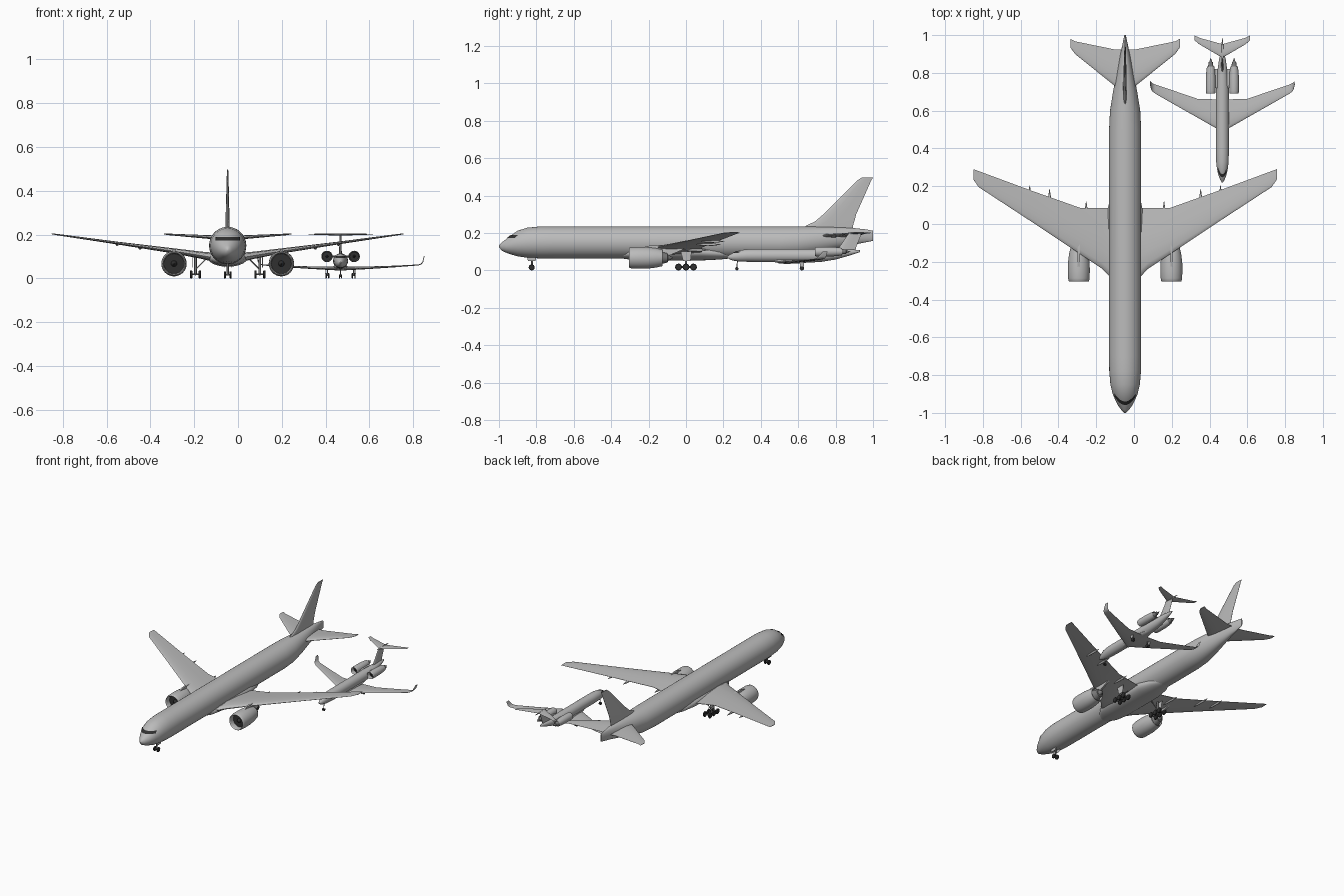
import bpy, bmesh, math
from mathutils import Vector


def material(name, c):
    m = bpy.data.materials.new(name)
    m.diffuse_color = (c, c, c, 1)
    return m


GREY = material("airframe grey", 0.5)
DARK = material("tyre and intake black", 0.03)
METAL = material("exhaust metal", 0.2)
CX = 0.0  # centre line of the aircraft being built


def finish(name, bm, mat, angle=35):
    bmesh.ops.recalc_face_normals(bm, faces=bm.faces)
    me = bpy.data.meshes.new(name)
    bm.to_mesh(me)
    bm.free()
    me.materials.append(mat)
    ob = bpy.data.objects.new(name, me)
    bpy.context.collection.objects.link(ob)
    bpy.ops.object.select_all(action='DESELECT')
    ob.select_set(True)
    bpy.context.view_layer.objects.active = ob
    bpy.ops.object.shade_smooth_by_angle(angle=math.radians(angle))
    return ob


def skin(name, rings, mat, angle=35, caps=True):
    """Closed rings joined into one surface; x is relative to the centre line."""
    bm = bmesh.new()
    vr = [[bm.verts.new((p[0] + CX, p[1], p[2])) for p in r] for r in rings]
    n = len(rings[0])
    for a, b in zip(vr, vr[1:]):
        for i in range(n):
            bm.faces.new((a[i], a[(i + 1) % n], b[(i + 1) % n], b[i]))
    if caps:
        bm.faces.new(vr[0])
        bm.faces.new(vr[-1])
    return finish(name, bm, mat, angle)


def oval(x, y, z, rx, rz, n=36):
    return [(x + rx * math.cos(t), y, z + rz * math.sin(t))
            for t in (2 * math.pi * i / n for i in range(n))]


def body(name, secs, mat=GREY):
    """Sections: y, half width, bottom z, top z."""
    return skin(name, [oval(0, y, (b + t) / 2, w, (t - b) / 2) for y, w, b, t in secs], mat, 50)


def lathe(name, x, z, prof, mat, n=32, caps=True):
    return skin(name, [oval(x, y, z, r, r, n) for y, r in prof], mat, 40, caps)


FOIL = [(0, 0), (.02, .2), (.1, .38), (.3, .5), (.6, .38), (1, .04),
        (1, -.04), (.6, -.3), (.3, -.42), (.1, -.34), (.02, -.18)]


def surface(name, stations, sides=(1, -1)):
    """Stations: out, y front, y back, z, thickness, tilt of thickness in degrees."""
    for s in sides:
        rings = []
        for x, y0, y1, z, t, a in stations:
            a = math.radians(a)
            rings.append([(s * (x - math.sin(a) * v * t), y0 + u * (y1 - y0),
                           z + math.cos(a) * v * t) for u, v in FOIL])
        skin(name, rings, GREY, 40)


def slab(name, x, width, pts, mat=GREY):
    """Side outline (y, z) given a width along x."""
    skin(name, [[(x + d, y, z) for y, z in pts] for d in (-width / 2, width / 2)], mat)


def rod(name, p, q, r, mat=METAL, n=16):
    p, q = Vector(p), Vector(q)
    rot = (q - p).to_track_quat('Z', 'Y')
    rings = [[e + rot @ Vector((r * math.cos(2 * math.pi * i / n), r * math.sin(2 * math.pi * i / n), 0))
              for i in range(n)] for e in (p, q)]
    skin(name, rings, mat)


def wheel(x, y, r, w):
    rings = [(-.5, .55), (-.5, .85), (-.3, 1), (.3, 1), (.5, .85), (.5, .55)]
    skin("wheel", [[(x + o * w, y + f * r * math.cos(i * math.pi / 12), r + f * r * math.sin(i * math.pi / 12))
                    for i in range(24)] for o, f in rings], DARK)


def nacelle(x, z, y0, y1, R):
    L = y1 - y0
    prof = [(.22, .78), (.05, .80), (.015, .83), (0, .88), (.02, .93), (.1, .98), (.3, 1),
            (.55, .99), (.8, .90), (1, .76), (1, .72), (.85, .74)]
    lathe("engine_nacelle", x, z, [(y0 + f * L, g * R) for f, g in prof], GREY, caps=False)
    lathe("engine_fan", x, z, [(y0 + .2 * L, .79 * R), (y0 + .23 * L, .79 * R)], DARK)
    lathe("fan_spinner", x, z, [(y0 + .08 * L, .02 * R), (y0 + .13 * L, .14 * R), (y0 + .21 * L, .25 * R)], DARK)
    lathe("engine_exhaust", x, z, [(y0 + .86 * L, .74 * R), (y0 + .9 * L, .62 * R), (y0 + 1.15 * L, .42 * R),
                                   (y0 + 1.16 * L, .3 * R), (y0 + 1.3 * L, .04 * R)], METAL)


def windscreen(secs, xmax, z0, z1, lift):
    """Thin dark plate lying on the nose between two heights."""
    def inside(x, y, z):
        for p, q in zip(secs, secs[1:]):
            if p[0] <= y <= q[0]:
                f = (y - p[0]) / (q[0] - p[0])
                w, b, t = (p[i] + f * (q[i] - p[i]) for i in (1, 2, 3))
                return (x / w) ** 2 + ((z - (b + t) / 2) / ((t - b) / 2)) ** 2 < 1
        return False
    bm = bmesh.new()
    grid = []
    for i in range(25):
        x = xmax * (i / 12 - 1)
        row = []
        for j in range(5):
            z = z0 + (z1 - z0) * j / 4
            y = secs[0][0]
            while not inside(x, y, z) and y < secs[7][0]:
                y += .0005
            row.append(bm.verts.new((x * (1 + lift / xmax) + CX, y - lift, z + lift)))
        grid.append(row)
    for a, b in zip(grid, grid[1:]):
        for j in range(4):
            bm.faces.new((a[j], b[j], b[j + 1], a[j + 1]))
    finish("windscreen", bm, DARK)


# ---------- large airliner ----------
CX = -0.047
secs = [(-1, .004, .125, .135), (-.985, .02, .105, .15), (-.96, .038, .094, .168), (-.935, .051, .085, .188),
        (-.9, .066, .075, .212), (-.85, .078, .068, .228), (-.78, .084, .064, .235), (-.7, .085, .064, .235),
        (.5, .085, .064, .235), (.6, .08, .07, .235), (.7, .064, .09, .234), (.8, .045, .115, .231),
        (.9, .025, .138, .226), (.97, .01, .152, .218), (1, .004, .158, .212)]
body("airliner_fuselage", secs)
windscreen(secs, .053, .171, .186, .002)
body("airliner_belly_fairing", [(-.36, .03, .066, .1), (-.3, .075, .058, .125), (-.22, .092, .053, .14),
                                (.08, .092, .053, .14), (.18, .07, .058, .12), (.26, .03, .066, .1)])
surface("airliner_wing", [(.03, -.30, .085, .092, .045, 0), (.085, -.275, .085, .098, .042, 0),
                          (.12, -.238, .085, .104, .036, 0), (.237, -.16, .085, .123, .026, 0),
                          (.5, .015, .178, .16, .014, 0), (.775, .195, .28, .199, .007, 0),
                          (.803, .235, .29, .203, .004, 0)])
surface("airliner_tailplane", [(.0, .69, .925, .183, .024, 0), (.06, .735, .925, .186, .02, 0),
                               (.265, .9, .967, .2, .008, 0), (.29, .935, .98, .202, .004, 0)])
surface("airliner_fin", [(0, .60, .89, .215, .02, 90), (0, .645, .893, .24, .02, 90), (0, .69, .9, .262, .02, 90),
                         (0, .735, .91, .3, .018, 90), (0, .915, .99, .48, .008, 90),
                         (0, .94, 1, .497, .005, 90)], (1,))
for s in (-1, 1):
    nacelle(s * .245, .067, -.305, -.125, .058)
    slab("engine_pylon", s * .245, .012, [(-.25, .118), (-.19, .134), (-.1, .135), (.0, .122),
                                          (-.03, .105), (-.09, .08), (-.17, .09)])
    # flap track fairings under the trailing edge
    for r, ye, z in ((.206, .12, .108), (.4, .185, .138), (.505, .205, .155)):
        lathe("flap_track_fairing", s * r, z, [(ye - .13, .001), (ye - .1, .006), (ye - .04, .007), (ye, .001)],
              GREY, 10)
    # six-wheel main gear
    x = s * .147
    rod("main_gear_leg", (x, 0, .018), (x, 0, .11), .006)
    rod("main_gear_brace", (x, 0, .04), (x - s * .05, 0, .09), .003)
    rod("main_gear_beam", (x, -.042, .018), (x, .042, .018), .005)
    slab("main_gear_door", x + s * .012, .003, [(-.028, .1), (.03, .1), (.024, .05), (-.015, .05)])
    for y in (-.04, 0, .04):
        rod("axle", (x - .02, y, .018), (x + .02, y, .018), .003)
        for d in (-.02, .02):
            wheel(x + d, y, .018, .011)
    wheel(s * .013, -.825, .016, .01)
    slab("nose_gear_door", s * .016, .002, [(-.85, .07), (-.8, .07), (-.805, .05), (-.845, .05)])
rod("nose_gear_leg", (0, -.825, .016), (0, -.82, .08), .005)
rod("nose_axle", (-.013, -.825, .016), (.013, -.825, .016), .003)

# ---------- small business jet ----------
CX = 0.468
secs = [(.22, .003, .068, .074), (.235, .012, .058, .085), (.25, .018, .053, .093), (.27, .024, .049, .102),
        (.295, .029, .047, .109), (.33, .033, .046, .113), (.38, .034, .045, .114), (.55, .034, .045, .114),
        (.72, .034, .045, .114), (.8, .028, .058, .114), (.87, .018, .078, .113), (.93, .004, .098, .108)]
body("jet_fuselage", secs)
windscreen(secs, .021, .092, .1, .001)
body("jet_belly_fairing", [(.45, .01, .046, .06), (.5, .03, .041, .065), (.66, .032, .041, .065), (.74, .01, .048, .06)])
surface("jet_wing", [(.0, .487, .66, .043, .02, 0), (.034, .507, .66, .045, .018, 0), (.13, .562, .662, .048, .013, 0),
                     (.25, .63, .703, .054, .008, 0), (.355, .69, .738, .061, .005, 0), (.369, .7, .745, .066, .005, 40),
                     (.376, .71, .75, .076, .004, 75), (.382, .732, .757, .102, .003, 80)])
surface("jet_fin", [(0, .79, .905, .1, .014, 90), (0, .82, .91, .125, .013, 90), (0, .87, .94, .198, .009, 90)], (1,))
surface("jet_tailplane", [(0, .88, .952, .199, .01, 0), (.12, .95, .985, .201, .005, 0), (.147, .972, .998, .202, .003, 0)])
lathe("tail_bullet", 0, .199, [(.86, .001), (.885, .006), (.94, .006), (.985, .001)], GREY, 12)
for s in (-1, 1):
    nacelle(s * .062, .1, .69, .835, .026)
    slab("jet_engine_pylon", s * .036, .022, [(.72, .1), (.75, .105), (.82, .102), (.82, .098), (.75, .094)])
    x = s * .06
    rod("jet_main_gear_leg", (x, .62, .012), (x, .62, .048), .003)
    rod("jet_axle", (x - .007, .62, .012), (x + .007, .62, .012), .002)
    for d in (-.006, .006):
        wheel(x + d, .62, .012, .006)
    slab("jet_gear_door", x + s * .009, .002, [(.607, .046), (.633, .046), (.63, .022), (.61, .022)])
    wheel(s * .005, .272, .009, .005)
rod("jet_nose_leg", (0, .272, .009), (0, .275, .055), .0025)
rod("jet_nose_axle", (-.005, .272, .009), (.005, .272, .009), .002)
